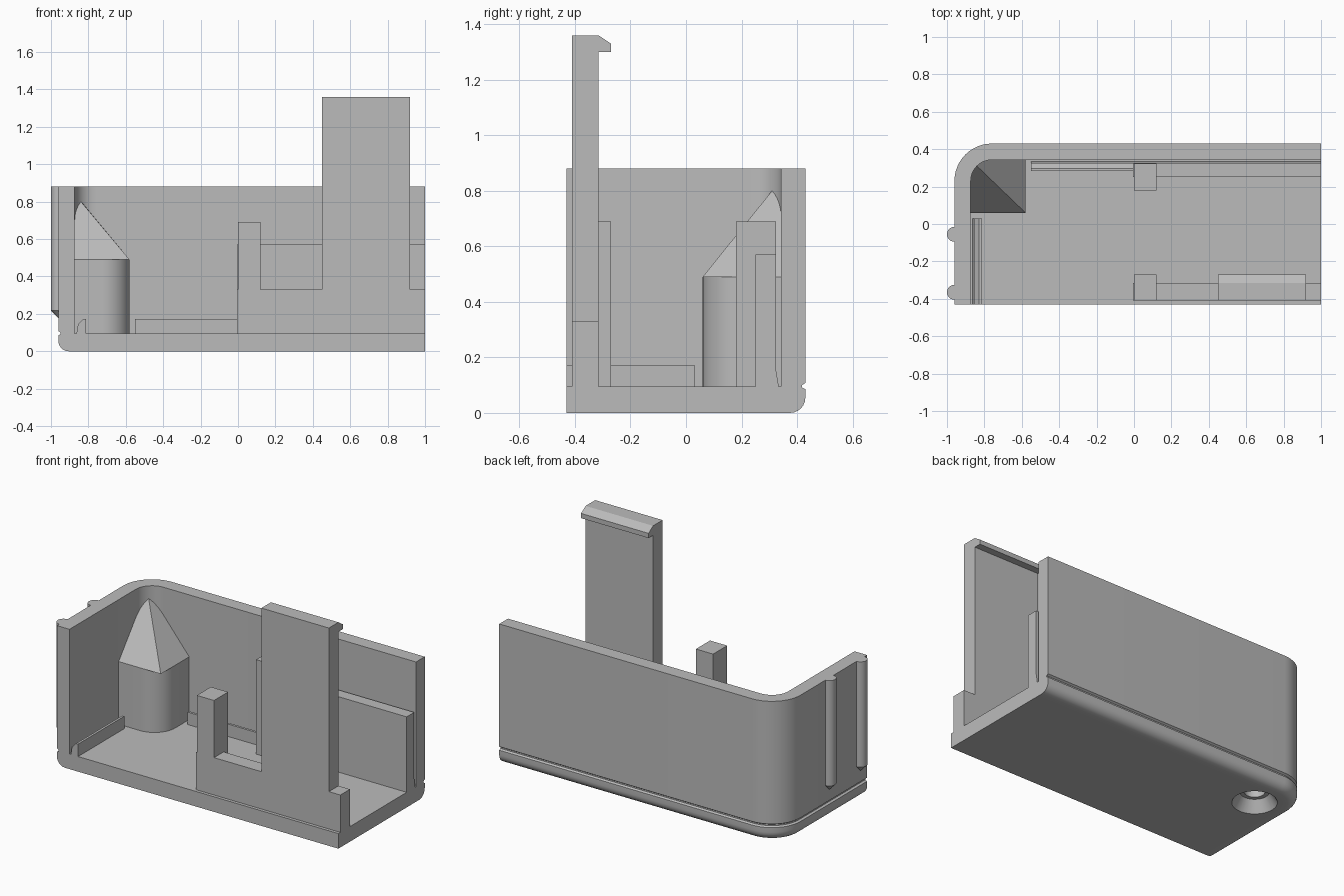
import bpy, bmesh, math

if "Cube" in bpy.data.objects:
    bpy.data.objects.remove(bpy.data.objects["Cube"], do_unlink=True)

grey = bpy.data.materials.new("plain_grey")
grey.use_nodes = True
COLOUR = (0.5, 0.5, 0.5, 1)
grey.diffuse_color = COLOUR
grey.node_tree.nodes["Principled BSDF"].inputs["Base Color"].default_value = COLOUR

# Main dimensions
LEFT, RIGHT, SIDE = -0.96, 1.0, 0.43
CORNER, WALL = 0.2, 0.087
FLOOR, TOP = 0.095, 0.88
BASE = FLOOR - 0.01   # parts sink slightly into the floor


def make(name, verts, faces):
    mesh = bpy.data.meshes.new(name)
    mesh.from_pydata(verts, [], faces)
    bm = bmesh.new()
    bm.from_mesh(mesh)
    bmesh.ops.recalc_face_normals(bm, faces=bm.faces)
    bm.to_mesh(mesh)
    bm.free()
    mesh.materials.append(grey)
    obj = bpy.data.objects.new(name, mesh)
    bpy.context.collection.objects.link(obj)
    return obj


def smooth(obj):
    bpy.ops.object.select_all(action='DESELECT')
    obj.select_set(True)
    bpy.context.view_layer.objects.active = obj
    bpy.ops.object.shade_smooth_by_angle(angle=math.radians(30))


def loft(name, rings, closed=False):
    """Join rings of equal length; cap the ends, or close the loop of rings."""
    n, m = len(rings[0]), len(rings)
    verts = [p for ring in rings for p in ring]
    faces = [(r * n + i, r * n + (i + 1) % n,
              (r + 1) * n + (i + 1) % n, (r + 1) * n + i)
             for r in range(m - 1) for i in range(n)]
    faces += [tuple(range(n)), tuple(range((m - 1) * n, m * n))]
    return make(name, verts, faces)


def prism(name, axis, profile, a, b):
    """Extrude a 2D profile along an axis from a to b."""
    place = {'x': lambda t, p: (t, p[0], p[1]),
             'y': lambda t, p: (p[0], t, p[1]),
             'z': lambda t, p: (p[0], p[1], t)}[axis]
    return loft(name, [[place(t, p) for p in profile] for t in (a, b)])


def box(name, x0, x1, y0, y1, z0, z1):
    return prism(name, 'z', [(x0, y0), (x1, y0), (x1, y1), (x0, y1)], z0, z1)


def arc(cx, cy, r, start, end, steps=12):
    angles = [math.radians(start + (end - start) * i / steps) for i in range(steps + 1)]
    return [(cx + r * math.cos(a), cy + r * math.sin(a)) for a in angles]


def corner(inset):
    return arc(LEFT + CORNER, SIDE - CORNER, CORNER - inset, 90, 180)


def outline(inset):
    return [(RIGHT, SIDE - inset)] + corner(inset) + [(LEFT + inset, -SIDE)]


def revolve(name, x, y, profile, steps=32):
    rings = [[(px, py, z) for px, py in arc(x, y, r, 0, 360, steps)[:-1]]
             for r, z in profile]
    return loft(name, rings)


# Shell wall: rounded lower edge, shallow outside groove, swept round one corner
ROUND = 0.055
section = arc(ROUND, ROUND, ROUND, 270, 180, 6)
section += [(0, 0.085), (0.012, 0.092), (0.012, 0.1), (0, 0.108),
            (0, TOP), (WALL, TOP), (WALL, 0)]
columns = [[(x, y, z) for (x, y), (_, z) in zip(points, section)]
           for points in zip(*[outline(d) for d, _ in section])]
smooth(loft("shell_wall", columns))

# Floor slab
floor = prism("floor", 'z', outline(WALL) + [(RIGHT, -SIDE)], 0, FLOOR)

# Screw post: rounded foot carrying a two-slope peak in the corner
X1, Y0, SHOULDER, FIT = -0.58, 0.06, 0.49, 0.084
R = 0.145
CX, CY = X1 - R, Y0 + R
back, left = SIDE - FIT, LEFT + FIT
foot = arc(CX, CY, R, 270, 360) + [(X1, back)] + corner(FIT) + [(left, Y0)]
post = prism("screw_post", 'z', foot, BASE, SHOULDER)

rim = [(X1, Y0), (X1, back)] + corner(FIT) + [(left, Y0)]


def peak_height(x, y):
    return SHOULDER + 0.355 * min((y - Y0) / (back - Y0), (X1 - x) / (X1 - left))


n = len(rim)
apex = 2 + len(corner(FIT)) // 2
verts = [(x, y, SHOULDER) for x, y in rim] + [(x, y, peak_height(x, y)) for x, y in rim[1:-1]]
top = [0] + [n + i for i in range(n - 2)] + [n - 1]   # rim ends meet the shoulder
faces = [tuple(range(n)), tuple(top[:apex + 1]), tuple([0] + top[apex:])]
for i in range(1, n - 2):
    faces.append((i, i + 1, top[i + 1], top[i]))
faces += [(0, 1, top[1]), (n - 2, n - 1, top[n - 2])]
make("post_peak", verts, faces)

# Countersunk screw hole through floor and post
cutter = revolve("hole_cutter", CX, CY,
                 [(0.137, -0.01), (0.085, 0.07), (0.06, 0.07), (0.06, 0.4)])
cutter.hide_render = True
for obj in (floor, post):
    mod = obj.modifiers.new("hole", 'BOOLEAN')
    mod.operation = 'DIFFERENCE'
    mod.solver = 'EXACT'
    mod.object = cutter
    bpy.context.view_layer.objects.active = obj
    bpy.ops.object.modifier_apply(modifier=mod.name)
    smooth(obj)
bpy.data.objects.remove(cutter, do_unlink=True)

# Front rail with short post and tall clip arm in one outline
RAIL, STUB, CLIP = 0.33, 0.69, 1.36
START, STUB_W, CLIP_A, CLIP_B = -0.005, 0.12, 0.45, 0.92
prism("front_rail", 'y',
      [(START, BASE), (RIGHT, BASE), (RIGHT, RAIL), (CLIP_B, RAIL), (CLIP_B, CLIP),
       (CLIP_A, CLIP), (CLIP_A, RAIL), (STUB_W, RAIL), (STUB_W, STUB), (0, STUB),
       (0, RAIL), (START, RAIL)], -0.41, -0.315)
box("front_post", 0, STUB_W, -0.315, -0.27, BASE, STUB)
prism("clip_hook", 'x',
      [(-0.315, CLIP), (-0.27, 1.33), (-0.27, 1.3), (-0.315, 1.3)], CLIP_A, CLIP_B)

# Back panel and post, standing just clear of the wall
prism("back_panel", 'x',
      [(0.25, BASE), (0.336, BASE), (0.325, 0.15), (0.325, 0.57), (0.25, 0.57)],
      START, RIGHT)
box("back_post", 0, STUB_W, 0.18, 0.324, BASE, STUB)

# Low chamfered lips beside the walls: (distance from wall, height)
lip = [(0.008, BASE), (0.018, 0.145), (0.045, 0.173), (0.06, 0.173), (0.06, BASE)]
prism("back_lip", 'x', [(SIDE - WALL - d, z) for d, z in lip], -0.55, START)
prism("side_lip", 'y', [(LEFT + WALL + d, z) for d, z in lip], -SIDE, 0.03)

# Two round ribs with pointed ends on the closed end
for label, y in (("front", -0.365), ("back", -0.055)):
    smooth(revolve("end_rib_" + label, LEFT, y,
                   [(0.001, 0.178), (0.04, 0.217), (0.04, TOP)], 24))
